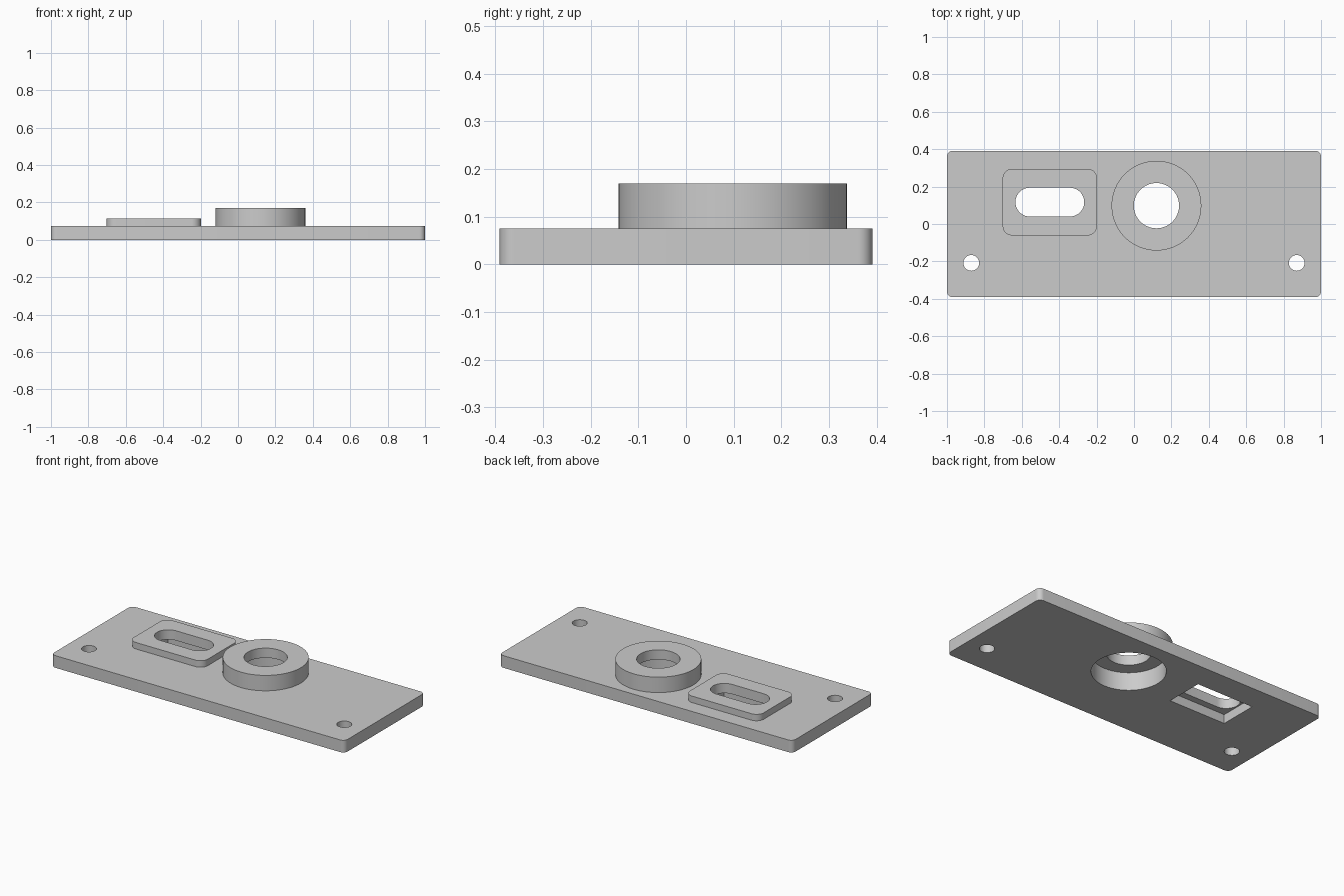
import bpy
import bmesh
from math import cos, sin, pi, radians

cube = bpy.data.objects.get("Cube")
if cube:
    bpy.data.objects.remove(cube, do_unlink=True)

grey = bpy.data.materials.new("plain_grey")
grey.use_nodes = True
grey.diffuse_color = (0.6, 0.6, 0.6, 1)
grey.node_tree.nodes["Principled BSDF"].inputs["Base Color"].default_value = (0.6, 0.6, 0.6, 1)


def rounded(cx, cy, hx, hy, r, steps=16):
    """Outline of a rectangle with rounded corners; r = hx = hy gives a circle."""
    pts = []
    for k, (sx, sy) in enumerate([(1, 1), (-1, 1), (-1, -1), (1, -1)]):
        for i in range(steps + 1):
            a = (k + i / steps) * pi / 2
            pts.append((cx + sx * (hx - r) + r * cos(a), cy + sy * (hy - r) + r * sin(a)))
    return pts


def prism(name, outline, z0, z1):
    """Solid made by raising an outline from z0 to z1."""
    bm = bmesh.new()
    face = bm.faces.new([bm.verts.new((x, y, z0)) for x, y in outline])
    top = bmesh.ops.extrude_face_region(bm, geom=[face])["geom"]
    verts = [g for g in top if isinstance(g, bmesh.types.BMVert)]
    bmesh.ops.translate(bm, vec=(0, 0, z1 - z0), verts=verts)
    bmesh.ops.remove_doubles(bm, verts=bm.verts, dist=1e-5)
    bmesh.ops.recalc_face_normals(bm, faces=bm.faces)
    mesh = bpy.data.meshes.new(name)
    bm.to_mesh(mesh)
    bm.free()
    mesh.materials.append(grey)
    obj = bpy.data.objects.new(name, mesh)
    bpy.context.collection.objects.link(obj)
    return obj


def cylinder(name, x, y, r, z0, z1):
    return prism(name, rounded(x, y, r, r, r), z0, z1)


def combine(target, tool, operation):
    """Boolean the tool into the target, then drop the tool."""
    tool.hide_render = True
    mod = target.modifiers.new(tool.name, "BOOLEAN")
    mod.operation = operation
    mod.solver = "EXACT"
    mod.object = tool
    bpy.context.view_layer.objects.active = target
    bpy.ops.object.modifier_apply(modifier=mod.name)
    bpy.data.objects.remove(tool, do_unlink=True)


PLATE_TOP, PAD_TOP, BOSS_TOP = 0.075, 0.115, 0.17
BOSS = (0.12, 0.098)
PAD = (-0.45, 0.117)
LOW, HIGH = -0.1, 0.3

# Base plate with a raised pad and a round boss
plate = prism("mounting_plate", rounded(0, 0, 1, 0.391, 0.03, 8), 0, PLATE_TOP)
combine(plate, prism("raised_pad", rounded(*PAD, 0.252, 0.178, 0.05), 0.03, PAD_TOP), "UNION")
combine(plate, cylinder("round_boss", *BOSS, 0.24, 0.03, BOSS_TOP), "UNION")

# Hollows from below
pocket = [(PAD[0] + sx * 0.192, PAD[1] + sy * 0.118)
          for sx, sy in [(1, 1), (-1, 1), (-1, -1), (1, -1)]]
combine(plate, prism("pad_pocket", pocket, LOW, 0.055), "DIFFERENCE")
combine(plate, cylinder("boss_counterbore", *BOSS, 0.205, LOW, 0.11), "DIFFERENCE")

# Through openings
combine(plate, prism("slot", rounded(*PAD, 0.184, 0.077, 0.077), LOW, HIGH), "DIFFERENCE")
combine(plate, cylinder("boss_bore", *BOSS, 0.121, LOW, HIGH), "DIFFERENCE")
for side in (-1, 1):
    combine(plate, cylinder("screw_hole", side * 0.87, -0.208, 0.042, LOW, HIGH), "DIFFERENCE")

# Smooth round walls, crisp rims
bpy.ops.object.select_all(action="DESELECT")
plate.select_set(True)
bpy.context.view_layer.objects.active = plate
bpy.ops.object.shade_smooth_by_angle(angle=radians(30))
